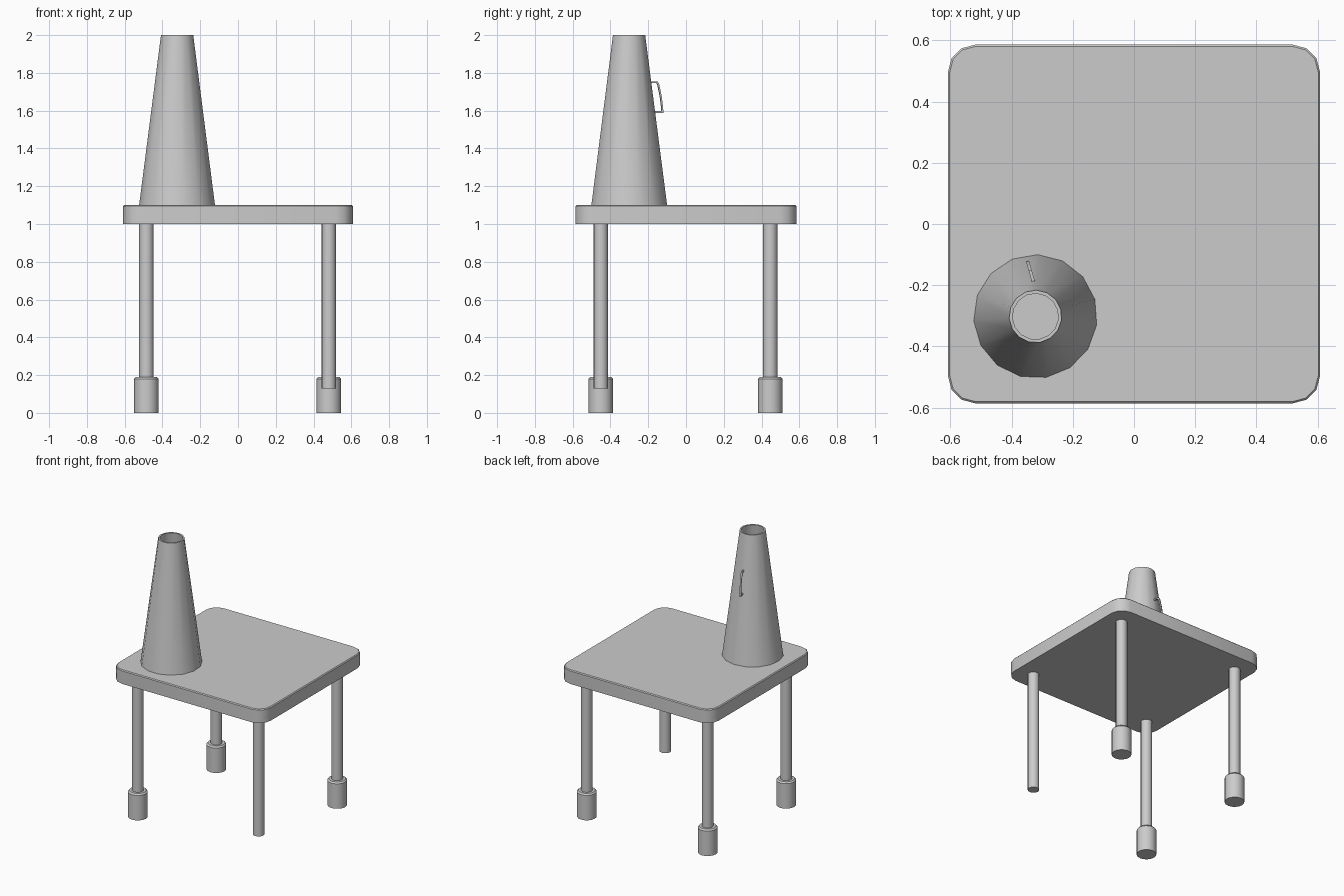
import bpy, bmesh
from math import cos, sin, pi, radians

if "Cube" in bpy.data.objects:
    bpy.data.objects.remove(bpy.data.objects["Cube"])


def finish(bm, name, angle=40):
    bmesh.ops.recalc_face_normals(bm, faces=bm.faces[:])
    me = bpy.data.meshes.new(name)
    bm.to_mesh(me)
    bm.free()
    ob = bpy.data.objects.new(name, me)
    bpy.context.collection.objects.link(ob)
    bpy.ops.object.select_all(action='DESELECT')
    ob.select_set(True)
    bpy.context.view_layer.objects.active = ob
    bpy.ops.object.shade_smooth_by_angle(angle=radians(angle))
    return ob


def lathe(name, cx, cy, profile, sides, start=0.0, caps=True, closed=False):
    """Stack rings of (radius, z) around a vertical axis."""
    bm = bmesh.new()
    rings = [[bm.verts.new((cx + r * cos(start + 2 * pi * i / sides),
                            cy + r * sin(start + 2 * pi * i / sides), z))
              for i in range(sides)] for r, z in profile]
    pairs = list(zip(rings, rings[1:]))
    if closed:
        pairs.append((rings[-1], rings[0]))
    for a, b in pairs:
        for i in range(sides):
            j = (i + 1) % sides
            bm.faces.new((a[i], a[j], b[j], b[i]))
    if caps:
        bm.faces.new(rings[0])
        bm.faces.new(rings[-1])
    return finish(bm, name)


# Table top: slab with rounded corners and a fine chamfer on the upper edge
HX, HY, R = 0.608, 0.586, 0.09
bm = bmesh.new()
rings = []
for inset, z in ((0, 1.0), (0, 1.094), (0.006, 1.1)):
    ring = []
    for k, (sx, sy) in enumerate(((1, 1), (-1, 1), (-1, -1), (1, -1))):
        for s in range(4):
            a = (k + s / 3) * pi / 2
            ring.append(bm.verts.new((sx * (HX - R) + (R - inset) * cos(a),
                                      sy * (HY - R) + (R - inset) * sin(a), z)))
    rings.append(ring)
for a, b in zip(rings, rings[1:]):
    for i in range(len(a)):
        j = (i + 1) % len(a)
        bm.faces.new((a[i], a[j], b[j], b[i]))
bm.faces.new(rings[0])
bm.faces.new(rings[-1])
finish(bm, "table_top", 32)

# Legs, with foot caps on all but the front right one
for side, x in (("left", -0.485), ("right", 0.481)):
    for end, y in (("front", -0.451), ("back", 0.446)):
        lathe(f"{end}_{side}_leg", x, y, [(0.038, 0.13), (0.038, 1.0)], 16)
        if (side, end) != ("right", "front"):
            lathe(f"{end}_{side}_foot", x, y,
                  [(0.065, 0), (0.065, 0.18), (0.056, 0.19)], 16)

# Hollow cone: outer and inner walls joined by rims
lathe("cone", -0.322, -0.302,
      [(0.202, 1.1), (0.086, 2.0), (0.075, 2.0), (0.191, 1.1)],
      15, start=radians(88), caps=False, closed=True)

# Thin bent handle on the back of the cone: (outward, height) outlines
ang = radians(106)
outer = [(-0.01, 1.755), (0.040, 1.755), (0.048, 1.742), (0.062, 1.68),
         (0.070, 1.62), (0.072, 1.588), (0.01, 1.588)]
inner = [(-0.01, 1.746), (0.035, 1.746), (0.040, 1.738), (0.053, 1.68),
         (0.061, 1.62), (0.062, 1.597), (0.01, 1.597)]
bm = bmesh.new()
loops = []
for w in (-0.005, 0.005):
    loops.append([[bm.verts.new((-0.328 + s * cos(ang) - w * sin(ang),
                                 -0.19 + s * sin(ang) + w * cos(ang), z))
                   for s, z in line] for line in (outer, inner)])
(o1, i1), (o2, i2) = loops
corners = list(zip(o1, o2, i2, i1))
for a, b in zip(corners, corners[1:]):
    for k in range(4):
        m = (k + 1) % 4
        bm.faces.new((a[k], a[m], b[m], b[k]))
bm.faces.new(corners[0])
bm.faces.new(corners[-1])
finish(bm, "handle", 30)
